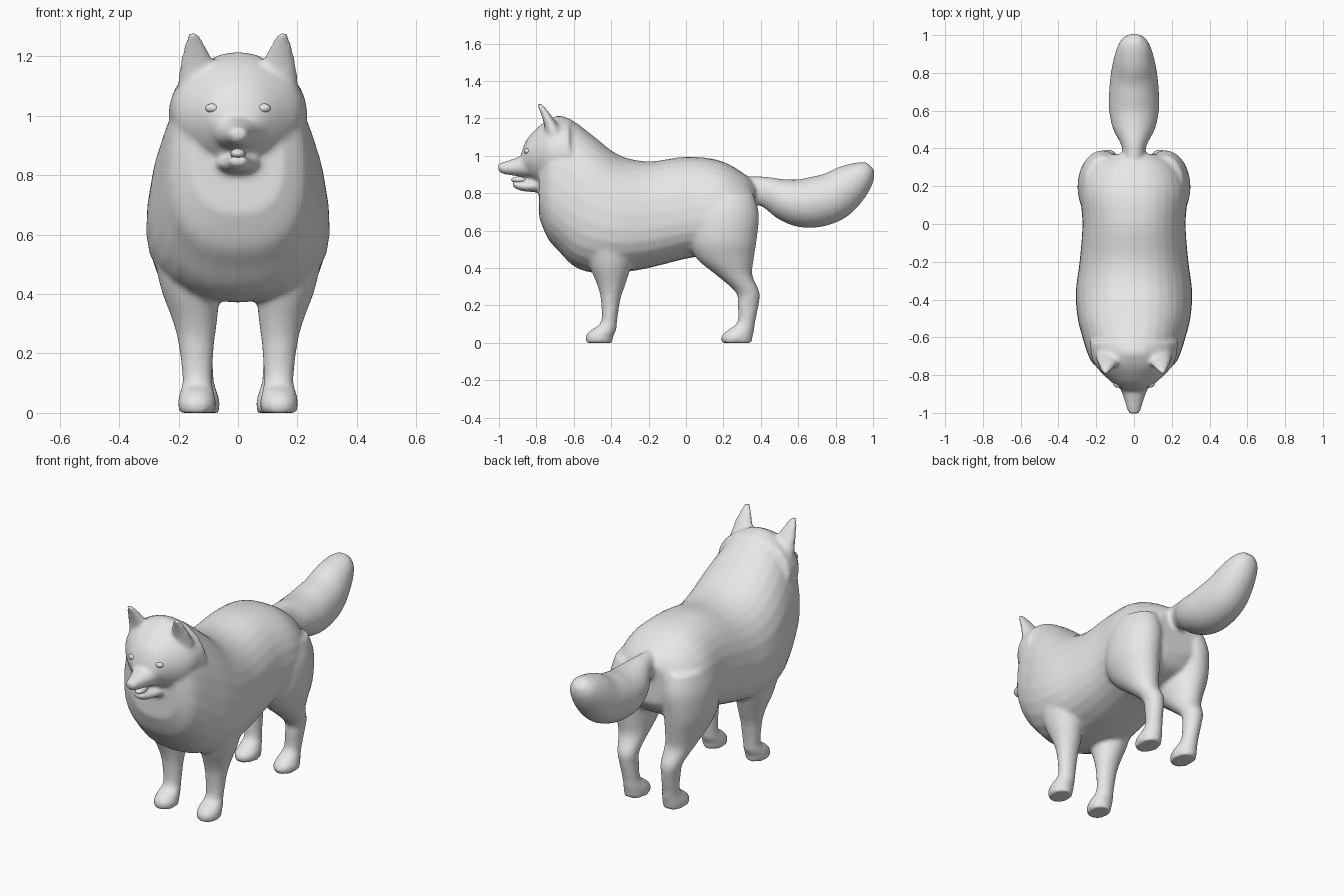
import bpy, bmesh, math
from mathutils import Vector

fur = bpy.data.materials.new("grey_fur")
fur.diffuse_color = (0.8, 0.8, 0.8, 1)


def catmull(rings, steps=4):
    """Smoothly interpolate the ring parameters."""
    out = []
    for i in range(len(rings) - 1):
        p0, p1 = rings[max(i - 1, 0)], rings[i]
        p2, p3 = rings[i + 1], rings[min(i + 2, len(rings) - 1)]
        for s in range(steps):
            t = s / steps
            out.append([b + 0.5 * t * (c - a + t * (2*a - 5*b + 4*c - d + t * (3*(b - c) + d - a)))
                        for a, b, c, d in zip(p0, p1, p2, p3)])
    return out + [list(rings[-1])]


def loft(name, rings, side=1, power=1.0, egg=0.0, seg=28):
    """Skin rings of (x, y, z, half width, half depth, tilt in degrees)."""
    bm = bmesh.new()
    loops = []
    for x, y, z, rx, rd, tilt in catmull(rings):
        t = math.radians(tilt)
        loop = []
        for i in range(seg):
            a = 2 * math.pi * i / seg
            c, s = math.cos(a), math.sin(a)
            w = math.copysign(abs(c) ** power, c) * (1 - egg * s)
            h = math.copysign(abs(s) ** power, s)
            loop.append(bm.verts.new((side * (x + rx * w), y + rd * h * math.cos(t),
                                      z + rd * h * math.sin(t))))
        loops.append(loop)
    for a, b in zip(loops, loops[1:]):
        for i in range(seg):
            j = (i + 1) % seg
            bm.faces.new((a[i], a[j], b[j], b[i]))
    bm.faces.new(loops[0])
    bm.faces.new(loops[-1])
    bmesh.ops.recalc_face_normals(bm, faces=bm.faces)
    return finish(name, bm)


def finish(name, bm):
    me = bpy.data.meshes.new(name)
    bm.to_mesh(me)
    bm.free()
    me.materials.append(fur)
    ob = bpy.data.objects.new(name, me)
    bpy.context.collection.objects.link(ob)
    return ob


def ball(name, loc, radii):
    bm = bmesh.new()
    bmesh.ops.create_uvsphere(bm, u_segments=16, v_segments=10, radius=1)
    for v in bm.verts:
        v.co = Vector([c * r + o for c, r, o in zip(v.co, radii, loc)])
    for f in bm.faces:
        f.smooth = True
    return finish(name, bm)


# Torso with chest ruff: y, top, bottom, half width
torso = [(0.37, 0.85, 0.60, 0.13), (0.31, 0.905, 0.52, 0.23), (0.18, 0.975, 0.48, 0.28),
         (0.0, 0.995, 0.45, 0.27), (-0.2, 0.97, 0.40, 0.285), (-0.36, 1.005, 0.375, 0.305),
         (-0.5, 1.11, 0.375, 0.295), (-0.6, 1.185, 0.41, 0.27), (-0.68, 1.215, 0.49, 0.245),
         (-0.74, 1.18, 0.56, 0.215), (-0.785, 1.08, 0.67, 0.15)]
parts = [loft("torso", [(0, y, (t + b) / 2, w, (t - b) / 2, 90) for y, t, b, w in torso],
              power=0.85, egg=0.15)]

# Head, muzzle and open lower jaw
parts.append(loft("head", [(0, -0.62, 1.01, 0.235, 0.19, 90), (0, -0.70, 1.015, 0.225, 0.19, 90),
                           (0, -0.75, 1.01, 0.205, 0.175, 90), (0, -0.80, 1.0, 0.16, 0.145, 90),
                           (0, -0.85, 0.995, 0.105, 0.095, 90), (0, -0.88, 0.97, 0.06, 0.05, 90)]))
parts.append(loft("muzzle", [(0, -0.78, 0.95, 0.11, 0.075, 90), (0, -0.86, 0.945, 0.078, 0.06, 90),
                             (0, -0.93, 0.938, 0.052, 0.043, 90), (0, -0.985, 0.935, 0.036, 0.03, 90),
                             (0, -1.004, 0.942, 0.025, 0.018, 90)]))
parts.append(loft("lower_jaw", [(0, -0.74, 0.85, 0.10, 0.05, 90), (0, -0.82, 0.838, 0.065, 0.032, 90),
                                (0, -0.88, 0.838, 0.046, 0.026, 90), (0, -0.925, 0.85, 0.03, 0.018, 90)]))

# Bushy upswept tail
parts.append(loft("tail", [(0, 0.30, 0.82, 0.05, 0.07, 90), (0, 0.41, 0.81, 0.065, 0.08, 85),
                           (0, 0.50, 0.77, 0.11, 0.107, 85), (0, 0.60, 0.747, 0.132, 0.127, 90),
                           (0, 0.70, 0.755, 0.132, 0.137, 105), (0, 0.80, 0.79, 0.122, 0.13, 120),
                           (0, 0.89, 0.86, 0.102, 0.107, 130), (0, 0.955, 0.915, 0.075, 0.068, 135),
                           (0, 0.985, 0.945, 0.035, 0.032, 135)]))

front_leg = [(0.17, -0.41, 0.56, 0.12, 0.15, 0), (0.16, -0.405, 0.42, 0.10, 0.115, 0),
             (0.145, -0.40, 0.31, 0.075, 0.075, 0), (0.14, -0.403, 0.23, 0.06, 0.052, 0),
             (0.137, -0.412, 0.11, 0.05, 0.043, 0), (0.138, -0.44, 0.07, 0.058, 0.068, 0),
             (0.138, -0.463, 0.035, 0.064, 0.074, 0), (0.138, -0.463, 0.0, 0.06, 0.07, 0)]
hind_leg = [(0.16, 0.21, 0.80, 0.10, 0.15, 0), (0.165, 0.20, 0.69, 0.13, 0.19, 0),
            (0.17, 0.195, 0.55, 0.125, 0.183, 0), (0.16, 0.21, 0.45, 0.105, 0.153, 0),
            (0.15, 0.26, 0.36, 0.08, 0.095, 0), (0.14, 0.33, 0.27, 0.058, 0.064, 0),
            (0.135, 0.332, 0.20, 0.05, 0.056, 0), (0.128, 0.322, 0.11, 0.047, 0.048, 0),
            (0.125, 0.295, 0.07, 0.055, 0.07, 0), (0.125, 0.272, 0.035, 0.064, 0.085, 0),
            (0.125, 0.272, 0.0, 0.06, 0.08, 0)]
ear = [(0.13, -0.69, 1.08, 0.075, 0.055, 10), (0.137, -0.725, 1.17, 0.058, 0.034, 10),
       (0.145, -0.755, 1.23, 0.038, 0.022, 10), (0.151, -0.785, 1.278, 0.016, 0.013, 10)]
for side, word in ((-1, "left"), (1, "right")):
    parts.append(loft("front_leg_" + word, front_leg, side))
    parts.append(loft("hind_leg_" + word, hind_leg, side))
    parts.append(loft("ear_" + word, ear, side))
    ball("eye_" + word, (side * 0.085, -0.848, 1.025), (0.025, 0.018, 0.016))
ball("tongue", (0, -0.89, 0.872), (0.026, 0.045, 0.018))

# Merge the fur parts into one softly blended skin
bpy.ops.object.select_all(action='DESELECT')
for ob in parts:
    ob.select_set(True)
bpy.context.view_layer.objects.active = parts[0]
bpy.ops.object.join()
dog = bpy.context.object
dog.name = "dog_body"
remesh = dog.modifiers.new("blend", 'REMESH')
remesh.mode = 'VOXEL'
remesh.voxel_size = 0.011
remesh.use_smooth_shade = True
soft = dog.modifiers.new("soften", 'SMOOTH')
soft.factor = 0.5
soft.iterations = 7
for m in ("blend", "soften"):
    bpy.ops.object.modifier_apply(modifier=m)
dog.data.materials.clear()
dog.data.materials.append(fur)
bpy.ops.object.shade_smooth()
